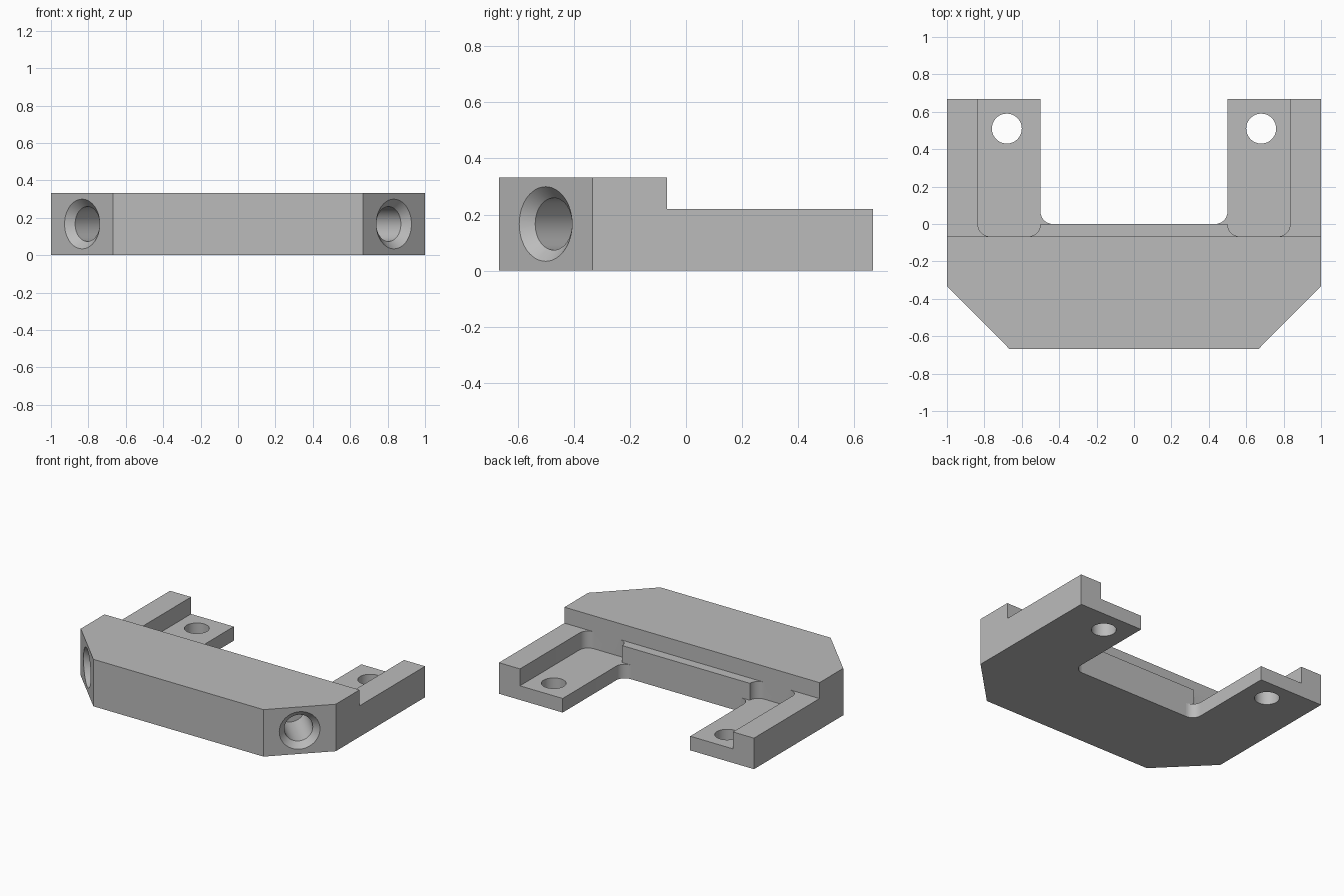
import bpy
import bmesh
import math
from mathutils import Matrix, Vector

cube = bpy.data.objects.get("Cube")
if cube:
    bpy.data.objects.remove(cube, do_unlink=True)

grey = bpy.data.materials.new("plain grey")
grey.use_nodes = True
COLOUR = (0.5, 0.5, 0.5, 1)
grey.diffuse_color = COLOUR
grey.node_tree.nodes["Principled BSDF"].inputs["Base Color"].default_value = COLOUR

HEIGHT, STEP_Z, FLOOR_Z = 0.333, 0.22, 0.1
BACK, STEP_Y, R = 0.667, -0.067, 0.067


def arc(cx, cy, start, end, steps=10):
    """Points of a fillet arc, angles in degrees."""
    return [(cx + R * math.cos(math.radians(start + (end - start) * i / steps)),
             cy + R * math.sin(math.radians(start + (end - start) * i / steps)))
            for i in range(steps + 1)]


def make_object(name, bm):
    bmesh.ops.recalc_face_normals(bm, faces=bm.faces)
    mesh = bpy.data.meshes.new(name)
    bm.to_mesh(mesh)
    bm.free()
    mesh.materials.append(grey)
    obj = bpy.data.objects.new(name, mesh)
    bpy.context.collection.objects.link(obj)
    return obj


def prism(name, outline, z0, z1):
    bm = bmesh.new()
    face = bm.faces.new([bm.verts.new((x, y, z0)) for x, y in outline])
    new = bmesh.ops.extrude_face_region(bm, geom=[face])["geom"]
    bmesh.ops.translate(bm, vec=(0, 0, z1 - z0),
                        verts=[v for v in new if isinstance(v, bmesh.types.BMVert)])
    return make_object(name, bm)


def turned(name, profile, origin, axis):
    """Solid of revolution from (radius, distance) pairs along an axis."""
    bm = bmesh.new()
    count = 48
    rings = [[bm.verts.new((r * math.cos(math.tau * i / count),
                            r * math.sin(math.tau * i / count), d))
              for i in range(count)] for r, d in profile]
    for a, b in zip(rings, rings[1:]):
        for i in range(count):
            j = (i + 1) % count
            bm.faces.new((a[i], a[j], b[j], b[i]))
    bm.faces.new(rings[0])
    bm.faces.new(rings[-1])
    turn = Vector(axis).to_track_quat('Z', 'Y').to_matrix().to_4x4()
    bm.transform(Matrix.Translation(origin) @ turn)
    return make_object(name, bm)


def cut(target, cutter):
    cutter.hide_render = True
    mod = target.modifiers.new("cut", 'BOOLEAN')
    mod.operation = 'DIFFERENCE'
    mod.solver = 'EXACT'
    mod.object = cutter
    bpy.context.view_layer.objects.active = target
    bpy.ops.object.modifier_apply(modifier=mod.name)
    bpy.data.objects.remove(cutter, do_unlink=True)


# U-shaped body with chamfered front corners and filleted opening
half = [(0.667, -BACK), (1, -0.333), (1, BACK), (0.5, BACK)]
half += arc(0.5 - R, R, 0, -90)
outline = half + [(-x, y) for x, y in reversed(half)]
bracket = prism("bracket_body", outline, 0, HEIGHT)

# Lower the rear half
cut(bracket, prism("rear_step", [(-2, STEP_Y), (2, STEP_Y), (2, 2), (-2, 2)],
                   STEP_Z, 1))

for side in (1, -1):
    # Recessed mounting seat in the arm
    seat = [(0.4, 0)] + arc(0.5 + R, 0, 180, 270)
    seat += arc(0.835 - R, 0, 270, 360) + [(0.835, 1), (0.4, 1)]
    cut(bracket, prism("seat_pocket", [(side * x, y) for x, y in seat], FLOOR_Z, 0.5))
    # Vertical screw hole
    cut(bracket, turned("screw_hole", [(0.08, -1), (0.08, 1)],
                        (side * 0.68, 0.51, 0), (0, 0, 1)))
    # Countersunk blind hole in the chamfer
    cut(bracket, turned("countersunk_hole",
                        [(0.153, -0.02), (0.093, 0.04), (0.093, 0.333)],
                        (side * 0.8335, -0.5, HEIGHT / 2), (-side, 1, 0)))

# Smooth holes and fillets, keep edges crisp
bpy.ops.object.select_all(action='DESELECT')
bracket.select_set(True)
bpy.context.view_layer.objects.active = bracket
bpy.ops.object.shade_smooth_by_angle(angle=math.radians(30))
